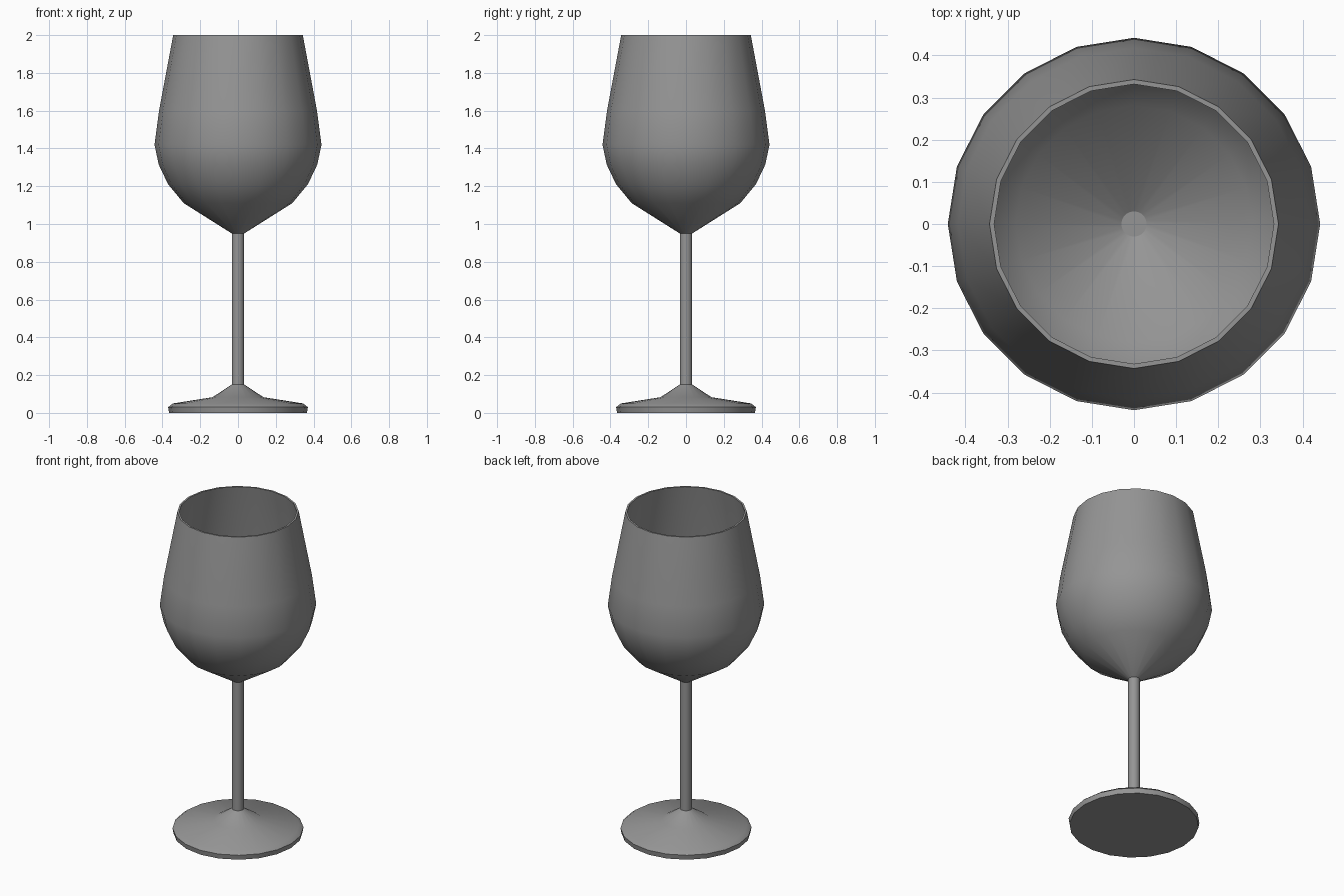
import bpy, bmesh, math

SIDES = 20

cube = bpy.data.objects.get("Cube")
if cube:
    bpy.data.objects.remove(cube, do_unlink=True)

grey = bpy.data.materials.new("plain_grey")
grey.use_nodes = True
colour = (0.3, 0.3, 0.3, 1)
grey.diffuse_color = colour
grey.node_tree.nodes["Principled BSDF"].inputs["Base Color"].default_value = colour


def lathe(name, profile):
    """Turn (radius, height) points around z; radius 0 closes to a point."""
    bm = bmesh.new()
    rings = []
    for r, z in profile:
        count = SIDES if r > 0 else 1
        rings.append([bm.verts.new((r * math.cos(math.tau * i / SIDES),
                                    r * math.sin(math.tau * i / SIDES), z))
                      for i in range(count)])
    for low, high in zip(rings, rings[1:]):
        for i in range(SIDES):
            j = (i + 1) % SIDES
            corners = [low[i % len(low)], low[j % len(low)],
                       high[j % len(high)], high[i % len(high)]]
            bm.faces.new(list(dict.fromkeys(corners)))
    bmesh.ops.recalc_face_normals(bm, faces=bm.faces)
    mesh = bpy.data.meshes.new(name)
    bm.to_mesh(mesh)
    bm.free()
    mesh.materials.append(grey)
    obj = bpy.data.objects.new(name, mesh)
    bpy.context.collection.objects.link(obj)
    bpy.ops.object.select_all(action="DESELECT")
    obj.select_set(True)
    bpy.context.view_layer.objects.active = obj
    bpy.ops.object.shade_smooth_by_angle(angle=math.radians(30))
    return obj


# Foot: flat underside, short rim, shallow cone rising to the stem
lathe("foot", [(0, 0), (0.365, 0), (0.37, 0.03), (0.345, 0.05),
               (0.135, 0.083), (0.033, 0.15), (0, 0.15)])

# Stem: slim open tube whose ends meet the foot and the bowl
lathe("stem", [(0.033, 0.15), (0.033, 0.95)])

# Bowl: outer wall up to the rim, then the inner wall back down
outer = [(0.033, 0.95), (0.287, 1.11), (0.37, 1.21), (0.42, 1.315),
         (0.442, 1.42), (0.418, 1.6), (0.343, 2.0)]
inner = [(0.332, 2.0), (0.407, 1.6), (0.43, 1.42), (0.409, 1.32),
         (0.361, 1.217), (0.281, 1.12), (0.03, 0.963)]
lathe("bowl", [(0, 0.95)] + outer + inner + [(0, 0.963)])
